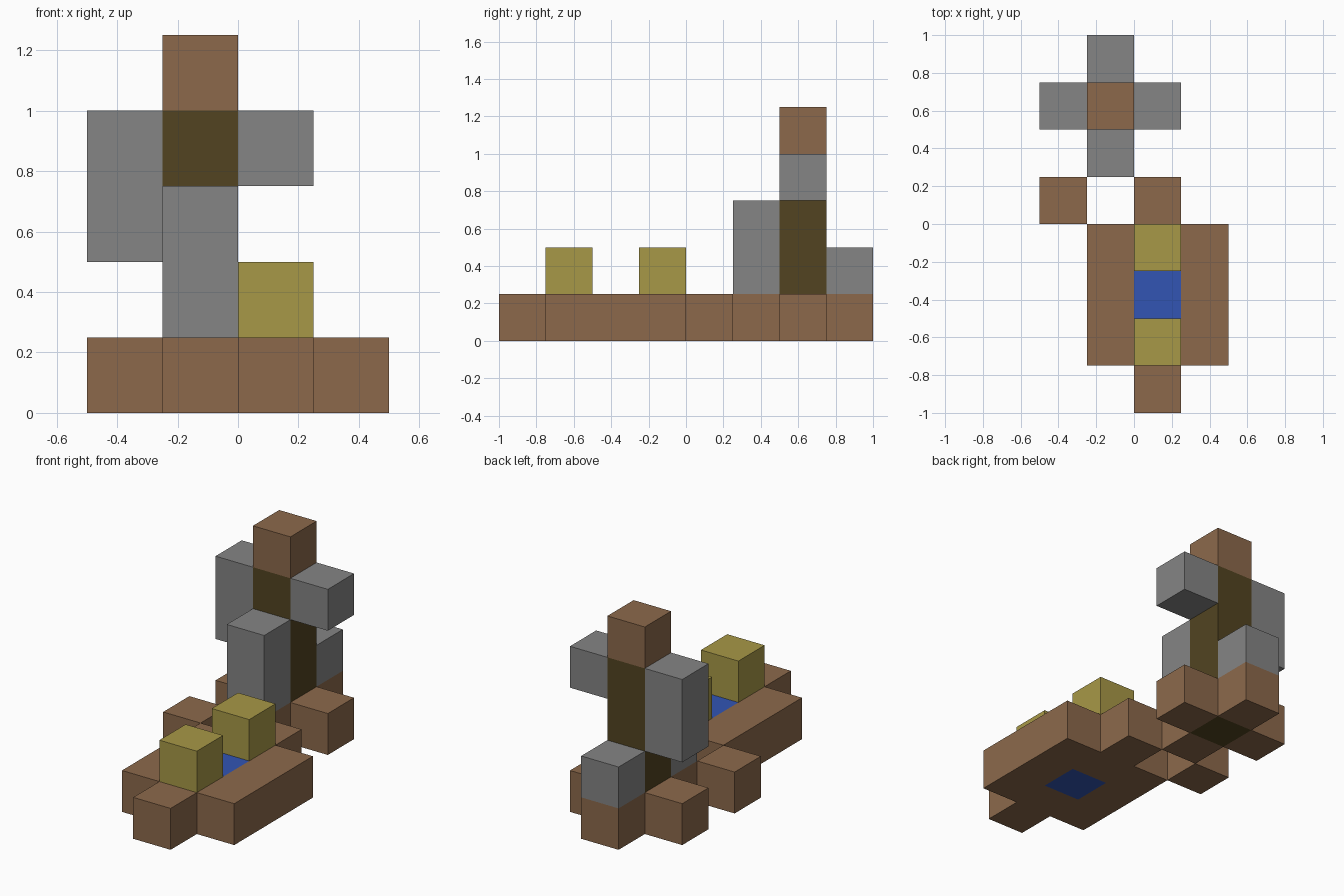
import bpy
import bmesh
from mathutils import Vector

cube = bpy.data.objects.get("Cube")
if cube:
    bpy.data.objects.remove(cube, do_unlink=True)

UNIT = 0.25
ORIGIN = Vector((-0.5, -1.0, 0.0))


def material(name, rgb):
    """Flat material from 0-255 display colour, stored as linear."""
    def linear(v):
        v /= 255
        return v / 12.92 if v <= 0.04045 else ((v + 0.055) / 1.055) ** 2.4
    colour = [linear(v) for v in rgb] + [1.0]
    mat = bpy.data.materials.new(name)
    mat.use_nodes = True
    mat.diffuse_color = colour
    shader = mat.node_tree.nodes["Principled BSDF"]
    shader.inputs["Base Color"].default_value = colour
    shader.inputs["Roughness"].default_value = 0.9
    return mat


def column(x, y, bottom=0, top=1):
    """Stack of block cells on one grid square."""
    return {(x, y, z) for z in range(bottom, top)}


def block_part(name, cells, mat):
    """Closed shell around a set of cells, with the inner faces left out."""
    bm = bmesh.new()
    for cell in cells:
        centre = Vector(cell) + Vector((0.5, 0.5, 0.5))
        for axis in range(3):
            for sign in (-1, 1):
                step = Vector((0, 0, 0))
                step[axis] = sign
                if tuple(int(c + s) for c, s in zip(cell, step)) in cells:
                    continue
                u, v = Vector((0, 0, 0)), Vector((0, 0, 0))
                u[(axis + 1) % 3] = 0.5
                v[(axis + 2) % 3] = 0.5 * sign
                middle = centre + step / 2
                corners = (middle - u - v, middle + u - v, middle + u + v, middle - u + v)
                bm.faces.new([bm.verts.new(ORIGIN + c * UNIT) for c in corners])
    bmesh.ops.remove_doubles(bm, verts=bm.verts, dist=0.001)
    bmesh.ops.dissolve_limit(bm, angle_limit=0.01, verts=bm.verts, edges=bm.edges)
    mesh = bpy.data.meshes.new(name)
    bm.to_mesh(mesh)
    bm.free()
    mesh.materials.append(mat)
    obj = bpy.data.objects.new(name, mesh)
    bpy.context.collection.objects.link(obj)


brown = material("brown wood", (140, 105, 75))
bark = material("dark bark", (82, 68, 33))
grey = material("grey stone", (133, 133, 133))
olive = material("olive yellow", (167, 152, 71))
blue = material("water blue", (50, 85, 180))

# Garden bed: a ring of blocks with an end block front and back
bed = set()
for y in range(1, 4):
    for x in range(1, 4):
        bed |= column(x, y)
bed -= column(2, 2)
bed |= column(2, 0) | column(2, 4)
block_part("garden_bed", bed, brown)
block_part("water", column(2, 2), blue)
for name, y in (("front_bush", 1), ("back_bush", 3)):
    block_part(name, column(2, y, 1, 2), olive)

# Loose block beside the bed
block_part("stepping_block", column(0, 4), brown)

# Post with four foot blocks and a cap
block_part("post", column(1, 6, 0, 4), bark)
block_part("post_cap", column(1, 6, 4, 5), brown)
for name, x, y in (("front_foot", 1, 5), ("back_foot", 1, 7),
                   ("right_foot", 0, 6), ("left_foot", 2, 6)):
    block_part(name, column(x, y), brown)

# Grey slabs at staggered heights round the post
for name, x, y, bottom, top in (("front_slab", 1, 5, 1, 3), ("back_slab", 1, 7, 1, 2),
                                ("right_slab", 0, 6, 2, 4), ("left_slab", 2, 6, 3, 4)):
    block_part(name, column(x, y, bottom, top), grey)
